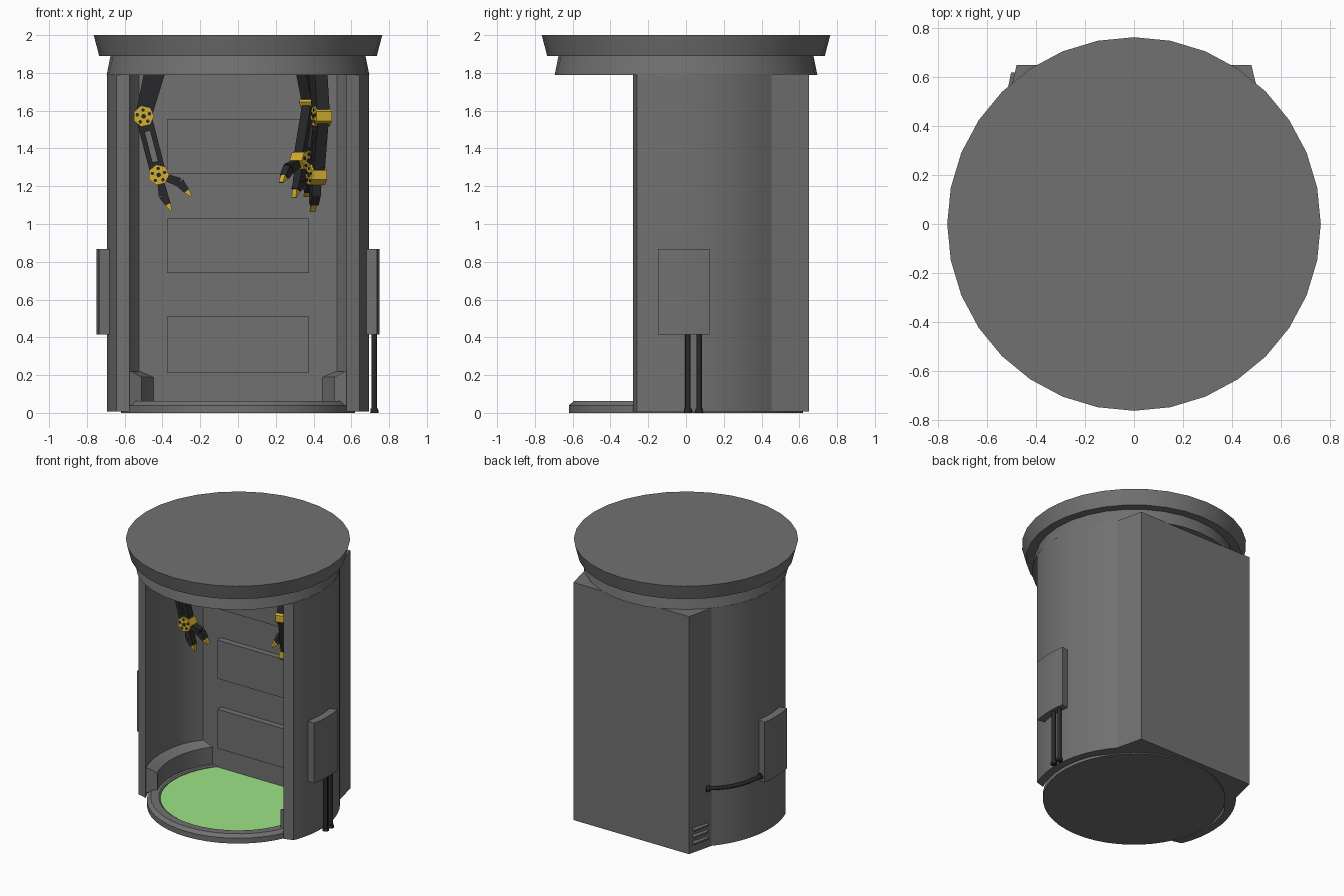
import bpy
import bmesh
from math import sin, cos, radians, pi
from mathutils import Vector, Matrix

cube = bpy.data.objects.get("Cube")
if cube:
    bpy.data.objects.remove(cube, do_unlink=True)


def material(name, rgb):
    m = bpy.data.materials.new(name)
    m.use_nodes = True
    m.diffuse_color = (*rgb, 1)
    bsdf = next(n for n in m.node_tree.nodes if n.type == 'BSDF_PRINCIPLED')
    bsdf.inputs["Base Color"].default_value = (*rgb, 1)
    return m


GREY = material("grey metal", (0.165, 0.165, 0.165))
DARK = material("dark rubber", (0.022, 0.022, 0.024))
YELLOW = material("yellow paint", (0.66, 0.43, 0.03))
GREEN = material("green floor", (0.34, 0.78, 0.24))


def finish(name, bm, mats, matrix=None):
    """Turn a bmesh into an object, smooth except at sharp edges."""
    bmesh.ops.remove_doubles(bm, verts=bm.verts, dist=1e-5)
    bmesh.ops.recalc_face_normals(bm, faces=bm.faces)
    for f in bm.faces:
        f.smooth = True
    for e in bm.edges:
        e.smooth = len(e.link_faces) == 2 and e.calc_face_angle() < radians(20)
    mesh = bpy.data.meshes.new(name)
    bm.to_mesh(mesh)
    bm.free()
    for m in mats:
        mesh.materials.append(m)
    obj = bpy.data.objects.new(name, mesh)
    if matrix:
        obj.matrix_world = matrix
    bpy.context.collection.objects.link(obj)
    return obj


def prism(bm, points, vec, mat=0):
    """Extrude a flat outline along a vector."""
    base = [Vector(p) for p in points]
    top = [p + Vector(vec) for p in base]
    a = [bm.verts.new(p) for p in base]
    b = [bm.verts.new(p) for p in top]
    faces = [bm.faces.new(a), bm.faces.new(b[::-1])]
    for i in range(len(a)):
        j = (i + 1) % len(a)
        faces.append(bm.faces.new((a[i], b[i], b[j], a[j])))
    for f in faces:
        f.material_index = mat


def sweep(bm, profile, start, end, steps):
    """Sweep a closed (radius, z) profile around z with end caps."""
    rings = []
    for i in range(steps + 1):
        a = radians(start + (end - start) * i / steps)
        rings.append([bm.verts.new((r * cos(a), r * sin(a), z)) for r, z in profile])
    n = len(profile)
    for r0, r1 in zip(rings, rings[1:]):
        for i in range(n):
            j = (i + 1) % n
            bm.faces.new((r0[i], r1[i], r1[j], r0[j]))
    bm.faces.new(rings[0])
    bm.faces.new(rings[-1][::-1])


def drum(name, r_low, r_high, z0, z1, mat, loc=(0, 0), segments=32):
    bm = bmesh.new()
    bmesh.ops.create_cone(bm, cap_ends=True, segments=segments, radius1=r_low, radius2=r_high,
                          depth=z1 - z0, matrix=Matrix.Translation((*loc, (z0 + z1) / 2)))
    return finish(name, bm, [mat])


def arc(r, start, end, steps):
    angles = [radians(start + (end - start) * i / steps) for i in range(steps + 1)]
    return [(r * cos(a), r * sin(a)) for a in angles]


# Roof
drum("roof_lid", 0.735, 0.764, 1.89, 2.0, GREY)
drum("roof_collar", 0.695, 0.675, 1.79, 1.89, GREY)

# Wall shell with the rear cabinet, outlined on one side and mirrored
outer = arc(0.695, -22, 40.5, 10) + [(0.48, 0.65)]
inner = [(0.525, 0.335)] + arc(0.638, 24, -26, 8)
outline = outer + [(-x, y) for x, y in outer[::-1]]
outline += [(-x, y) for x, y in inner[::-1]] + inner
bm = bmesh.new()
prism(bm, [(x, y, 0.008) for x, y in outline], (0, 0, 1.785))
finish("wall_shell", bm, [GREY])

# Floor: rim and sunken green pad
drum("floor_base", 0.62, 0.62, 0, 0.04, GREY, segments=48)
bm = bmesh.new()
sweep(bm, [(0.53, 0.03), (0.62, 0.03), (0.62, 0.04), (0.595, 0.062), (0.54, 0.062), (0.53, 0.055)],
      0, 360, 48)
bmesh.ops.delete(bm, geom=[f for f in bm.faces if len(f.verts) == 6], context='FACES_ONLY')
finish("floor_rim", bm, [GREY])
drum("floor_pad", 0.53, 0.53, 0.03, 0.05, GREEN, segments=48)

# Curbs along the inner wall, and curved outside panels
for side, word in ((1, "left"), (-1, "right")):
    bm = bmesh.new()
    sweep(bm, [(0.56, 0.04), (0.56, 0.19), (0.62, 0.22), (0.645, 0.22), (0.645, 0.04)], -24, 38, 10)
    bmesh.ops.scale(bm, vec=(side, 1, 1), verts=bm.verts)
    finish(word + "_curb", bm, [GREY])
    bm = bmesh.new()
    sweep(bm, [(0.68, 0.415), (0.75, 0.415), (0.75, 0.868), (0.68, 0.868)], -11.5, 9.5, 5)
    bmesh.ops.scale(bm, vec=(side, 1, 1), verts=bm.verts)
    finish(word + "_outer_panel", bm, [GREY])

# Raised panels on the back wall
for i, (z0, z1) in enumerate(((0.215, 0.51), (0.74, 1.03), (1.265, 1.555))):
    bm = bmesh.new()
    prism(bm, [(-0.375, 0.29, z0), (0.375, 0.29, z0), (0.375, 0.29, z1), (-0.375, 0.29, z1)],
          (0, 0.06, 0))
    finish("back_panel_%d" % (i + 1), bm, [GREY])

# Louvres on the cabinet side
bm = bmesh.new()
for z in (0.07, 0.12, 0.17):
    prism(bm, [(-0.505, 0.485, z), (-0.53, 0.485, z), (-0.53, 0.485, z + 0.012),
               (-0.505, 0.485, z + 0.035)], (0.027, 0.135, 0))
finish("louvres", bm, [GREY])

# Vertical pipes with feet
for i, y in enumerate((0.01, 0.07)):
    drum("pipe_%d" % (i + 1), 0.014, 0.014, 0.01, 0.43, DARK, (0.722, y), 20)
    drum("pipe_foot_%d" % (i + 1), 0.022, 0.02, 0, 0.022, DARK, (0.722, y), 20)

# Hose between the cabinet and the side panel
curve = bpy.data.curves.new("hose", 'CURVE')
curve.dimensions = '3D'
curve.bevel_depth = 0.014
curve.bevel_resolution = 2
curve.use_fill_caps = True
path = arc(0.712, 137, 171, 8)
spline = curve.splines.new('POLY')
spline.points.add(len(path) - 1)
for i, (x, y) in enumerate(path):
    spline.points[i].co = (x, y, 0.45 - 0.01 * sin(pi * i / 8), 1)
curve.materials.append(DARK)
bpy.context.collection.objects.link(bpy.data.objects.new("hose", curve))
for word, (x, y) in (("rear", path[0]), ("front", path[-1])):
    bm = bmesh.new()
    bmesh.ops.create_cone(bm, cap_ends=True, segments=20, radius1=0.023, radius2=0.023, depth=0.025)
    turn = Vector((-y, x, 0)).to_track_quat('Z', 'Y').to_matrix().to_4x4()
    finish("hose_collar_" + word, bm, [DARK], Matrix.Translation((x, y, 0.45)) @ turn)


def strut(bm, p, q, w0, w1, depth, mat=0, offset=0):
    """Tapered bar between two (x, z) points."""
    p, q = Vector(p), Vector(q)
    d = (q - p).normalized()
    n = Vector((-d.y, d.x))
    corners = [p + n * (offset + w0 / 2), p + n * (offset - w0 / 2),
               q + n * (offset - w1 / 2), q + n * (offset + w1 / 2)]
    prism(bm, [(c.x, -depth / 2, c.y) for c in corners], (0, depth, 0), mat)


def disc(bm, c, r, depth, sides, mat):
    points = [(c[0] + r * cos(2 * pi * i / sides), -depth / 2, c[1] + r * sin(2 * pi * i / sides))
              for i in range(sides)]
    prism(bm, points, (0, depth, 0), mat)


def robot_arm(name, loc, yaw):
    bm = bmesh.new()
    shoulder, elbow, wrist = (0.01, 0.24), (-0.05, 0), (0.03, -0.31)
    strut(bm, shoulder, elbow, 0.11, 0.085, 0.07)
    # Slotted forearm: two rails and two end blocks
    for side in (-1, 1):
        strut(bm, elbow, wrist, 0.028, 0.026, 0.06, 0, side * 0.028)
    strut(bm, elbow, (-0.03, -0.08), 0.08, 0.08, 0.058)
    strut(bm, (0.012, -0.24), wrist, 0.08, 0.08, 0.058)
    # Spotted joints
    for c in (elbow, wrist):
        disc(bm, c, 0.056, 0.085, 7, 1)
        disc(bm, c, 0.013, 0.092, 8, 0)
        for i in range(5):
            a = 2 * pi * i / 5 + 0.4
            disc(bm, (c[0] + 0.034 * cos(a), c[1] + 0.034 * sin(a)), 0.01, 0.09, 6, 0)
    # Two jointed fingers with claws
    for joints in (((0.04, -0.34), (0.055, -0.42), (0.08, -0.465), (0.098, -0.505)),
                   ((0.06, -0.32), (0.14, -0.35), (0.178, -0.395), (0.205, -0.425))):
        strut(bm, joints[0], joints[1], 0.035, 0.05, 0.05)
        strut(bm, joints[1], joints[2], 0.05, 0.03, 0.045)
        strut(bm, joints[2], joints[3], 0.03, 0.006, 0.03, 1)
    finish(name, bm, [DARK, YELLOW],
           Matrix.Translation(loc) @ Matrix.Rotation(radians(yaw), 4, 'Z'))


# Hanging arms
robot_arm("right_arm", (-0.45, 0, 1.57), 0)
robot_arm("left_rear_arm", (0.36, 0.24, 1.645), 230)
robot_arm("left_front_arm", (0.425, -0.04, 1.57), 108)
